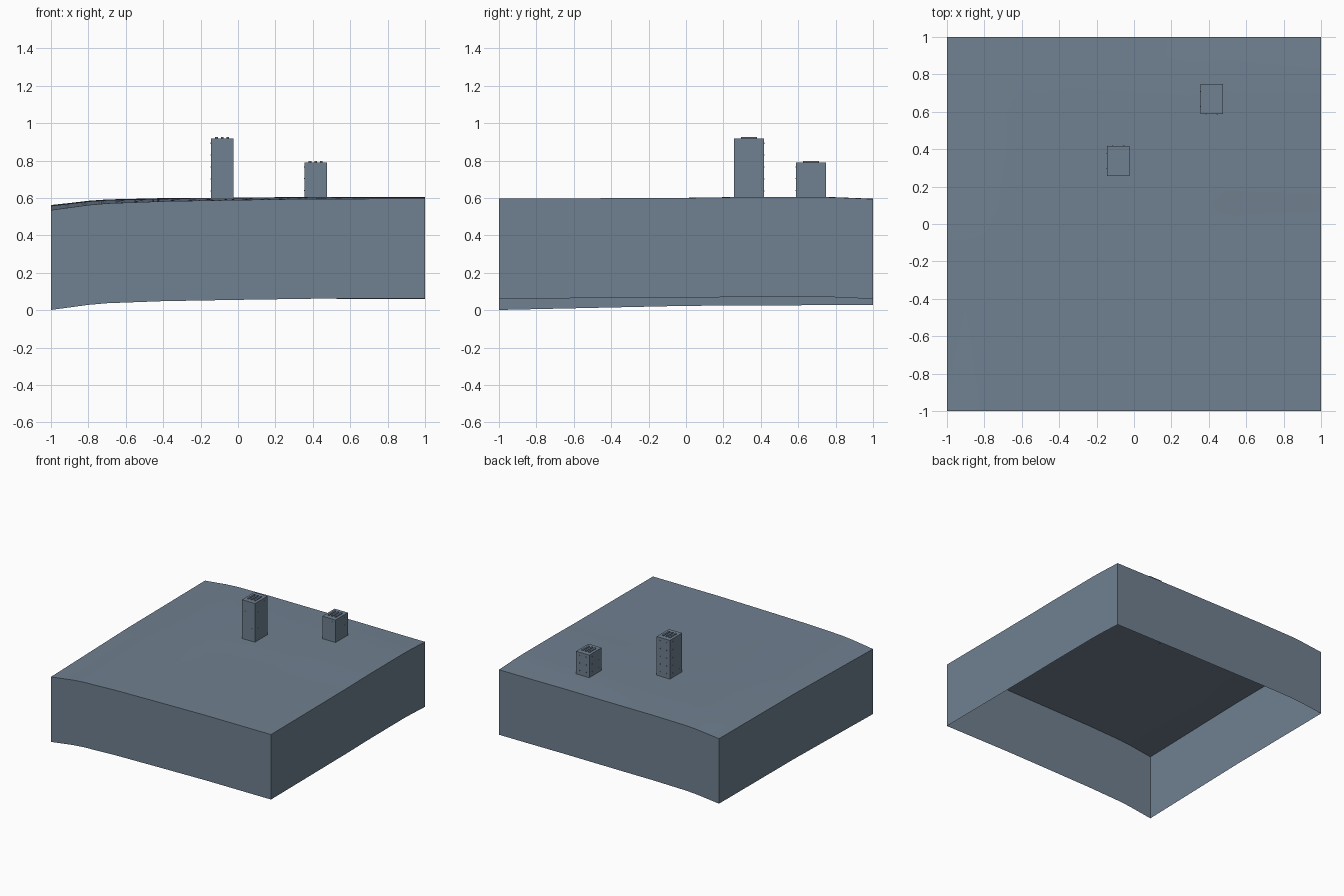
import bpy, bmesh

cube = bpy.data.objects.get("Cube")
if cube:
    bpy.data.objects.remove(cube, do_unlink=True)

slate = bpy.data.materials.new("slate_grey")
slate.use_nodes = True
colour = (0.162, 0.216, 0.279, 1)
slate.diffuse_color = colour
slate.node_tree.nodes["Principled BSDF"].inputs["Base Color"].default_value = colour

WALL_HEIGHT = 0.534
FRONT = [(-1, .535), (-.75, .569), (-.4, .582), (0, .589), (.4, .595), (1, .596)]
RISE_RIGHT = [(-1, 0), (0, .022), (1, .027)]
RISE_LEFT = [(-1, 0), (0, .004), (.25, .008), (.75, .009), (1, -.002)]


def sample(profile, t):
    """Linear interpolation along a profile of (position, value)."""
    for (a, va), (b, vb) in zip(profile, profile[1:]):
        if t <= b:
            return va + (vb - va) * (t - a) / (b - a)
    return profile[-1][1]


def ground(x, y):
    w = ((1 - x) / 2) ** 2
    return sample(FRONT, x) + w * sample(RISE_RIGHT, y) + (1 - w) * sample(RISE_LEFT, y)


def finish(bm, name, smooth=False):
    mesh = bpy.data.meshes.new(name)
    bm.to_mesh(mesh)
    bm.free()
    mesh.materials.append(slate)
    obj = bpy.data.objects.new(name, mesh)
    bpy.context.collection.objects.link(obj)
    if smooth:
        bpy.ops.object.select_all(action='DESELECT')
        obj.select_set(True)
        bpy.context.view_layer.objects.active = obj
        bpy.ops.object.shade_smooth_by_angle()
    return obj


def add_box(bm, centre, size):
    verts = bmesh.ops.create_cube(bm, size=1)["verts"]
    bmesh.ops.scale(bm, vec=size, verts=verts)
    bmesh.ops.translate(bm, vec=centre, verts=verts)


# Gently curved ground sheet with an open-bottomed skirt
bm = bmesh.new()
bmesh.ops.create_grid(bm, x_segments=20, y_segments=20, size=1)
for v in bm.verts:
    v.co.z = ground(v.co.x, v.co.y)
rim = [e for e in bm.edges if e.is_boundary]
skirt = bmesh.ops.extrude_edge_only(bm, edges=rim)["geom"]
lower = [g for g in skirt if isinstance(g, bmesh.types.BMVert)]
bmesh.ops.translate(bm, vec=(0, 0, -WALL_HEIGHT), verts=lower)
bmesh.ops.recalc_face_normals(bm, faces=bm.faces)
if max(bm.faces, key=lambda f: f.calc_center_median().z).normal.z < 0:
    bmesh.ops.reverse_faces(bm, faces=bm.faces)
finish(bm, "ground_block", smooth=True)


# Towers with roof ribs and small wall vents
def tower(name, cx, cy, top, width=0.12, depth=0.16):
    base = ground(cx, cy) - 0.002
    bm = bmesh.new()
    add_box(bm, (cx, cy, (base + top) / 2), (width, depth, top - base))
    finish(bm, name + "_body")

    bm = bmesh.new()
    for i in (-1, 0, 1):
        add_box(bm, (cx + i * 0.03, cy, top + 0.003), (0.014, 0.085, 0.007))
    finish(bm, name + "_roof_ribs")

    bm = bmesh.new()
    rows = int((top - base) / 0.06)
    for row in range(rows):
        z = base + (row + 0.6) * (top - base) / rows
        for side in (-1, 1):
            for shift in (-1, 1):
                add_box(bm, (cx + shift * width / 4, cy + side * depth / 2, z), (.006, .003, .006))
                add_box(bm, (cx + side * width / 2, cy + shift * depth / 4, z), (.003, .006, .006))
    finish(bm, name + "_vents")


tower("tall_tower", -0.085, 0.337, 0.918)
tower("short_tower", 0.415, 0.668, 0.79)
